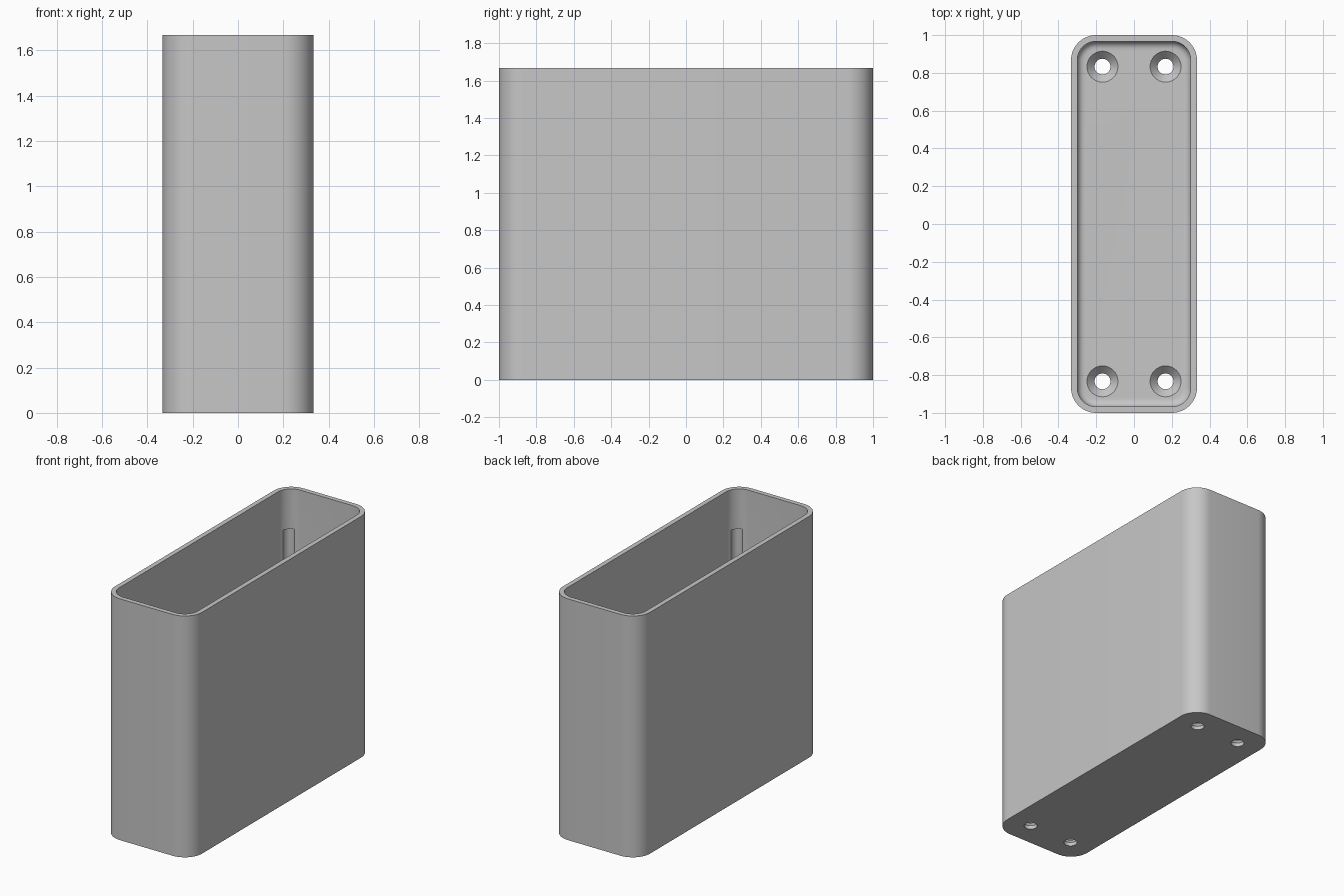
import bpy, bmesh
from math import sin, cos, pi, sqrt

if "Cube" in bpy.data.objects:
    bpy.data.objects.remove(bpy.data.objects["Cube"])

HALF_X, HALF_Y, HEIGHT = 1 / 3, 1.0, 5 / 3
RADIUS, WALL, FLOOR, FILLET = 0.133, 0.033, 0.067, 0.04
HOLE_X, HOLE_Y = 0.167, 0.833
ARC = 12
CORNERS = [(1, 1), (-1, 1), (-1, -1), (1, -1)]

grey = bpy.data.materials.new("plain grey")
grey.use_nodes = True
grey.diffuse_color = (0.57, 0.57, 0.57, 1)
grey.node_tree.nodes["Principled BSDF"].inputs["Base Color"].default_value = grey.diffuse_color


def make_object(name, bm):
    bmesh.ops.recalc_face_normals(bm, faces=bm.faces)
    mesh = bpy.data.meshes.new(name)
    bm.to_mesh(mesh)
    bm.free()
    obj = bpy.data.objects.new(name, mesh)
    obj.data.materials.append(grey)
    bpy.context.collection.objects.link(obj)
    return obj


def loft(bm, rings):
    """Join closed rings of points and cap both ends."""
    loops = [[bm.verts.new(p) for p in ring] for ring in rings]
    for a, b in zip(loops, loops[1:]):
        for i in range(len(a)):
            j = (i + 1) % len(a)
            bm.faces.new((a[i], a[j], b[j], b[i]))
    bm.faces.new(loops[0])
    bm.faces.new(loops[-1])


def rounded_ring(inset, z):
    """Rounded rectangle set in from the outside of the box."""
    r = RADIUS - inset
    points = []
    for k, (sx, sy) in enumerate(CORNERS):
        for i in range(ARC + 1):
            a = (k + i / ARC) * pi / 2
            points.append((sx * (HALF_X - RADIUS) + r * cos(a),
                           sy * (HALF_Y - RADIUS) + r * sin(a), z))
    return points


def round_ring(x, y, r, z, sides=32):
    return [(x + r * cos(2 * pi * i / sides), y + r * sin(2 * pi * i / sides), z)
            for i in range(sides)]


# Open box with a filleted inner floor
bm = bmesh.new()
rings = [rounded_ring(0, 0), rounded_ring(0, HEIGHT), rounded_ring(WALL, HEIGHT)]
for i in range(7):
    a = i / 6 * pi / 2
    rings.append(rounded_ring(WALL + FILLET * (1 - cos(a)), FLOOR + FILLET * (1 - sin(a))))
loft(bm, rings)
box = make_object("open_box", bm)

# Countersunk screw holes through the floor
holes = bmesh.new()
for sx, sy in CORNERS:
    x, y = sx * HOLE_X, sy * HOLE_Y
    loft(holes, [round_ring(x, y, r, z) for r, z in
                 ((0.042, -0.05), (0.042, 0.025), (0.082, FLOOR), (0.082, FLOOR + 0.05))])

# Shallow upright grooves in the inner corners, stopping below the rim
grooves = bmesh.new()
for sx, sy in CORNERS:
    reach = 0.078 / sqrt(2)
    x = sx * (HALF_X - RADIUS + reach)
    y = sy * (HALF_Y - RADIUS + reach)
    loft(grooves, [round_ring(x, y, 0.04, z) for z in (FLOOR + FILLET, 1.39)])

bpy.context.view_layer.objects.active = box
for name, cutter_mesh in (("hole_cutter", holes), ("groove_cutter", grooves)):
    cutter = make_object(name, cutter_mesh)
    cutter.hide_render = True
    cut = box.modifiers.new(name, 'BOOLEAN')
    cut.operation = 'DIFFERENCE'
    cut.solver = 'EXACT'
    cut.object = cutter
    bpy.ops.object.modifier_apply(modifier=name)
    bpy.data.objects.remove(cutter)

# Smooth the curves and keep the rims sharp
bpy.ops.object.select_all(action='DESELECT')
box.select_set(True)
bpy.ops.object.shade_smooth_by_angle(angle=pi / 6)
